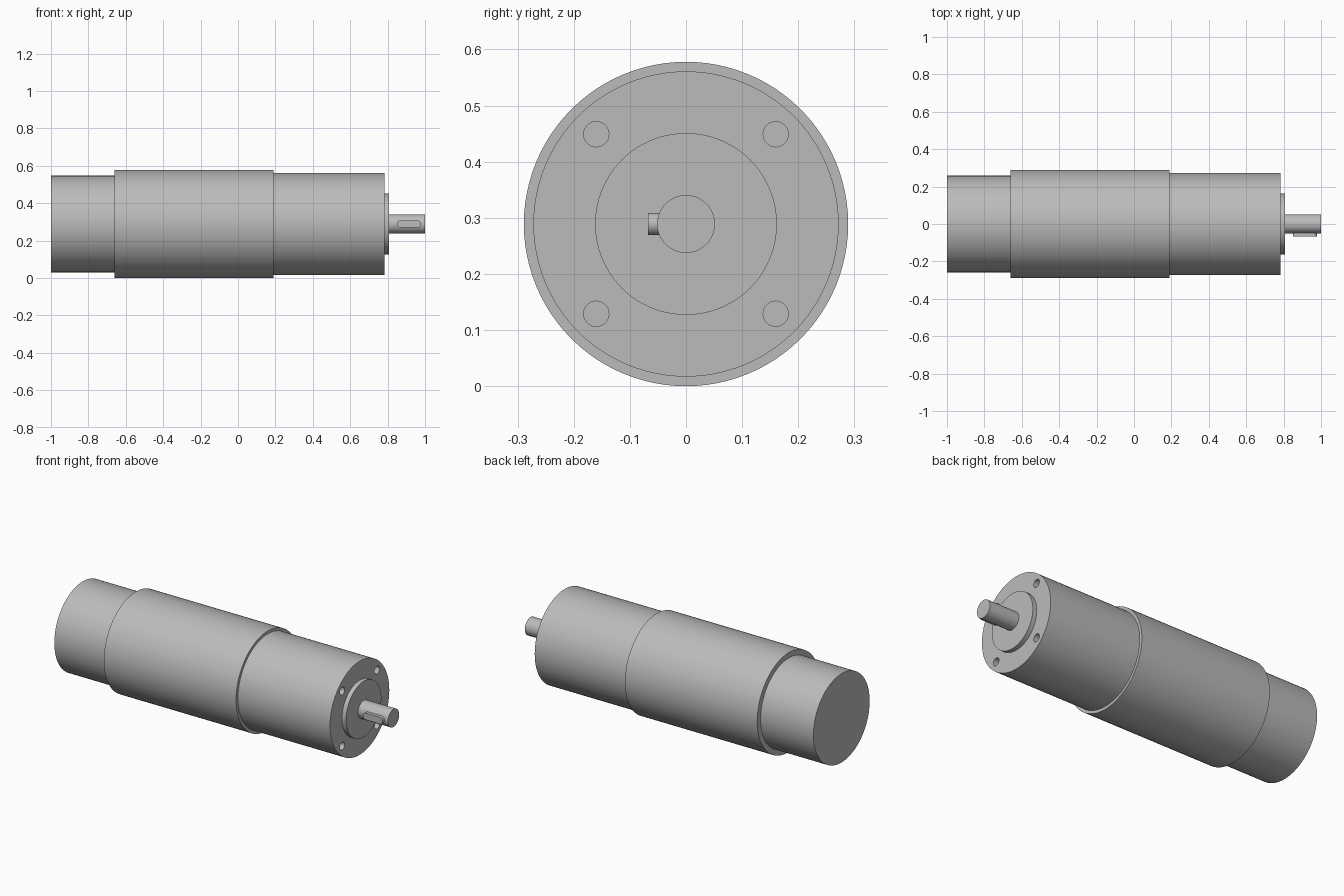
import bpy, bmesh, math
from mathutils import Matrix

cube = bpy.data.objects.get("Cube")
if cube:
    bpy.data.objects.remove(cube, do_unlink=True)

AXIS_Z = 0.289   # height of the shaft axis
SINK = 0.01      # how far each part is embedded in its neighbour

metal = bpy.data.materials.new("plain grey metal")
metal.use_nodes = True
grey = (0.5, 0.5, 0.5, 1)
metal.diffuse_color = grey
metal.node_tree.nodes["Principled BSDF"].inputs["Base Color"].default_value = grey


def finish(name, bm):
    """Turn a bmesh into a grey object with smooth sides and sharp rims."""
    bmesh.ops.recalc_face_normals(bm, faces=bm.faces)
    mesh = bpy.data.meshes.new(name)
    bm.to_mesh(mesh)
    bm.free()
    mesh.materials.append(metal)
    obj = bpy.data.objects.new(name, mesh)
    bpy.context.collection.objects.link(obj)
    shade(obj)
    return obj


def shade(obj):
    bpy.ops.object.select_all(action='DESELECT')
    obj.select_set(True)
    bpy.context.view_layer.objects.active = obj
    bpy.ops.object.shade_smooth_by_angle(angle=math.radians(30))


def add_rod(bm, x0, x1, radius, y=0, z=0, sides=96):
    """Add a cylinder along x, offset from the shaft axis."""
    place = Matrix.Translation(((x0 + x1) / 2, y, AXIS_Z + z))
    bmesh.ops.create_cone(bm, cap_ends=True, segments=sides, radius1=radius,
                          radius2=radius, depth=x1 - x0,
                          matrix=place @ Matrix.Rotation(math.pi / 2, 4, 'Y'))


def rod(name, x0, x1, radius, sides=96):
    bm = bmesh.new()
    add_rod(bm, x0, x1, radius, sides=sides)
    return finish(name, bm)


# Stepped round body and output shaft
rod("rear_motor", -1, -0.66 + SINK, 0.258)
rod("middle_sleeve", -0.66, 0.19, 0.289)
front = rod("front_gearbox", 0.19 - SINK, 0.782, 0.272)
rod("pilot_boss", 0.782 - SINK, 0.808, 0.162)
rod("output_shaft", 0.808 - SINK, 1, 0.0515, sides=48)

# Four mounting holes in the front face
bm = bmesh.new()
for y in (-0.16, 0.16):
    for z in (-0.16, 0.16):
        add_rod(bm, 0.68, 0.85, 0.0225, y, z, sides=32)
cutter = finish("hole_cutter", bm)
cutter.hide_render = True
cut = front.modifiers.new("mounting_holes", 'BOOLEAN')
cut.operation = 'DIFFERENCE'
cut.solver = 'EXACT'
cut.object = cutter
shade(front)
bpy.ops.object.modifier_apply(modifier=cut.name)
bpy.data.objects.remove(cutter, do_unlink=True)
shade(front)

# Round-ended key on the front side of the shaft
bm = bmesh.new()
half_width, steps = 0.0195, 12
outline = []
for centre, start in ((0.958, -math.pi / 2), (0.869, math.pi / 2)):
    for i in range(steps + 1):
        a = start + math.pi * i / steps
        outline.append(bm.verts.new((centre + half_width * math.cos(a), -0.03,
                                     AXIS_Z + half_width * math.sin(a))))
face = bm.faces.new(outline)
top = bmesh.ops.extrude_face_region(bm, geom=[face])["geom"]
bmesh.ops.translate(bm, vec=(0, -0.0375, 0),
                    verts=[v for v in top if isinstance(v, bmesh.types.BMVert)])
finish("shaft_key", bm)
